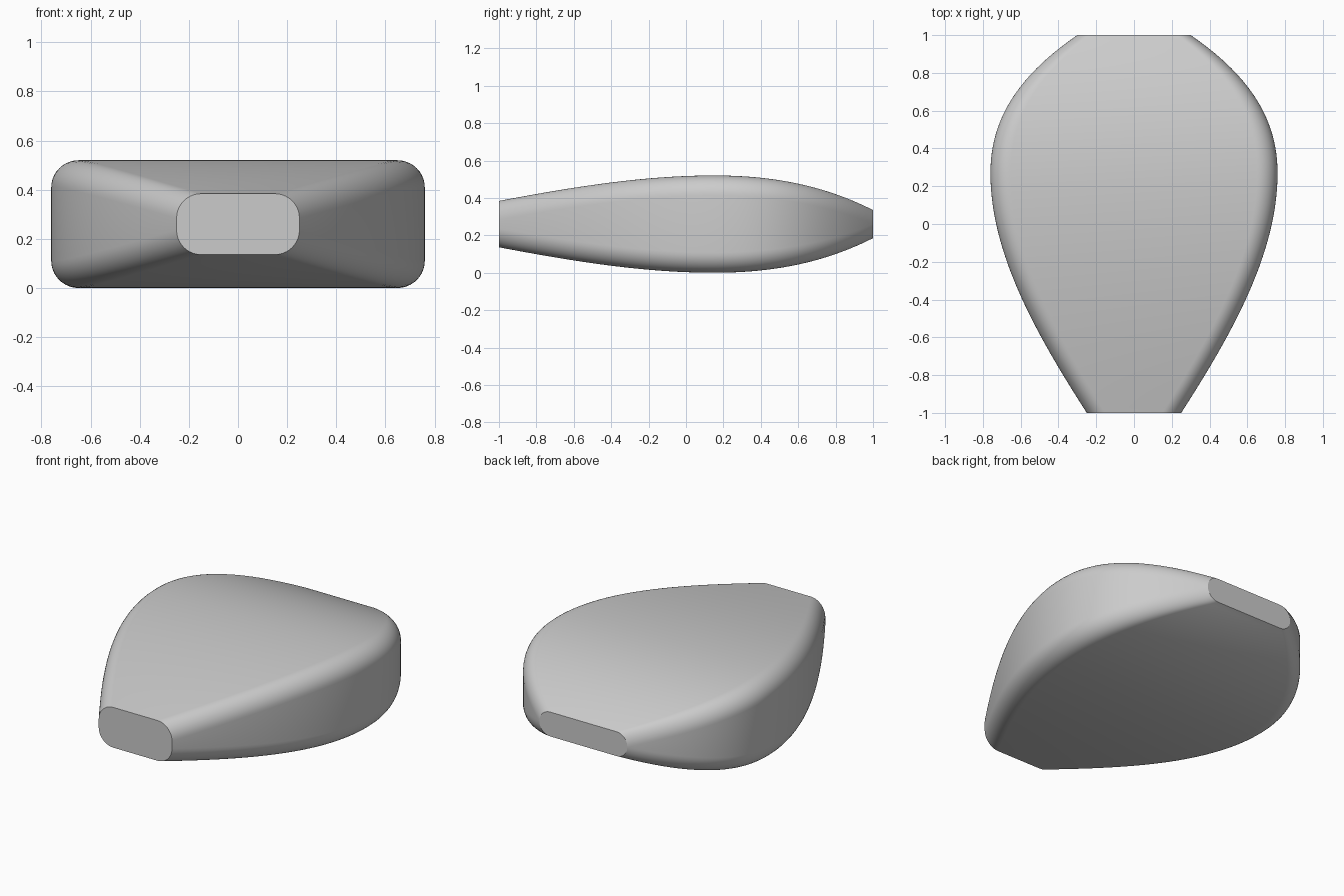
import bpy
import bmesh
import math

cube = bpy.data.objects.get("Cube")
if cube:
    bpy.data.objects.remove(cube, do_unlink=True)

MID_Z = 0.26
RINGS = 80
CORNER_STEPS = 10
FRONT_EASE = 1.4   # above 1: straightens towards the end
BACK_EASE = 0.68   # below 1: keeps rounding towards the end


def bulge(y, front, peak, back, peak_y):
    """Size at y: crown at peak_y, long straight taper in front, round behind."""
    if y < peak_y:
        end, ease, t = front, FRONT_EASE, (peak_y - y) / (peak_y + 1)
    else:
        end, ease, t = back, BACK_EASE, (y - peak_y) / (1 - peak_y)
    return peak - (peak - end) * (ease * t**2 + (1 - ease) * t**3)


def rounded_section(y):
    """Points of the rounded rectangle at y."""
    half_w = bulge(y, 0.25, 0.76, 0.30, 0.27)
    half_h = bulge(y, 0.124, 0.26, 0.075, 0.15)
    r = bulge(y, 0.10, 0.108, 0.074, 0.2)
    points = []
    for corner, (sx, sz) in enumerate([(1, 1), (-1, 1), (-1, -1), (1, -1)]):
        for i in range(CORNER_STEPS + 1):
            a = (corner + i / CORNER_STEPS) * math.pi / 2
            points.append((sx * (half_w - r) + r * math.cos(a), y,
                           MID_Z + sz * (half_h - r) + r * math.sin(a)))
    return points


# Body lofted from front to back
bm = bmesh.new()
rings = [[bm.verts.new(p) for p in rounded_section(-1 + 2 * i / RINGS)]
         for i in range(RINGS + 1)]
for a, b in zip(rings, rings[1:]):
    for j in range(len(a)):
        k = (j + 1) % len(a)
        bm.faces.new((a[j], a[k], b[k], b[j]))

# Flat end caps
bm.faces.new(rings[0])
bm.faces.new(rings[-1])
bmesh.ops.recalc_face_normals(bm, faces=bm.faces)

mesh = bpy.data.meshes.new("lofted_body")
bm.to_mesh(mesh)
bm.free()
body = bpy.data.objects.new("lofted_body", mesh)
bpy.context.collection.objects.link(body)

# Plain grey
grey = bpy.data.materials.new("plain grey")
grey.use_nodes = True
colour = (0.6, 0.6, 0.6, 1)
grey.diffuse_color = colour
grey.node_tree.nodes["Principled BSDF"].inputs["Base Color"].default_value = colour
mesh.materials.append(grey)

bpy.ops.object.select_all(action="DESELECT")
body.select_set(True)
bpy.context.view_layer.objects.active = body
bpy.ops.object.shade_smooth_by_angle(angle=math.radians(30))
